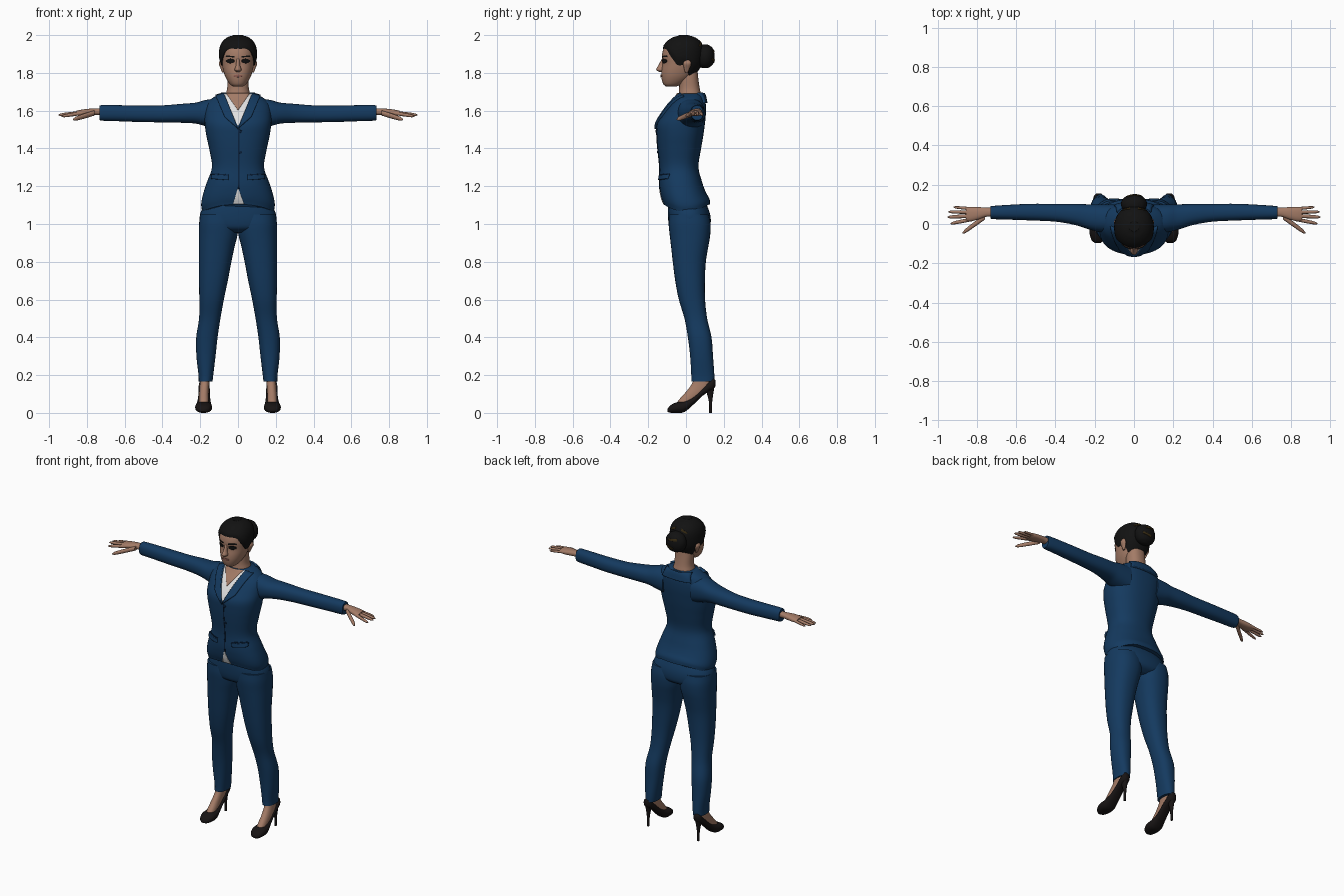
import bpy, bmesh, math
from mathutils import Vector
from mathutils.bvhtree import BVHTree

if "Cube" in bpy.data.objects:
    bpy.data.objects.remove(bpy.data.objects["Cube"], do_unlink=True)


def material(name, r, g, b):
    m = bpy.data.materials.new(name)
    m.use_nodes = True
    m.diffuse_color = (r, g, b, 1)
    shader = next(n for n in m.node_tree.nodes if n.type == 'BSDF_PRINCIPLED')
    shader.inputs["Base Color"].default_value = (r, g, b, 1)
    shader.inputs["Roughness"].default_value = 0.8
    return m


SUIT = material("suit blue", .007, .042, .115)
SEAM = material("seam navy", .003, .015, .045)
SKIN = material("skin", .37, .2, .135)
LIPS = material("lips", .27, .11, .085)
SHIRT = material("shirt white", .75, .75, .75)
HAIR = material("hair black", .006, .006, .006)
STRAND = material("hair brown", .035, .022, .006)
SHOE = material("shoe black", .009, .007, .007)


def build(name, verts, faces, mat, mirror=False, thickness=0):
    """Make a smooth-shaded object and return its surface for ray casts."""
    bm = bmesh.new()
    points = [bm.verts.new(v) for v in verts]
    for f in faces:
        bm.faces.new([points[i] for i in f])
    bmesh.ops.remove_doubles(bm, verts=bm.verts, dist=1e-5)
    bmesh.ops.recalc_face_normals(bm, faces=bm.faces)
    tree = BVHTree.FromBMesh(bm)
    mesh = bpy.data.meshes.new(name)
    bm.to_mesh(mesh)
    bm.free()
    mesh.materials.append(mat)
    mesh.shade_smooth()
    mesh.set_sharp_from_angle(angle=math.radians(50))
    obj = bpy.data.objects.new(name, mesh)
    bpy.context.scene.collection.objects.link(obj)
    if thickness:
        solid = obj.modifiers.new("thickness", 'SOLIDIFY')
        solid.thickness, solid.offset = thickness, 0
    if mirror:
        obj.modifiers.new("mirror", 'MIRROR')
    return tree


def section(rows, p):
    """Smoothly interpolate a table whose first column is the position."""
    i = 0
    while i < len(rows) - 2 and p > rows[i + 1][0]:
        i += 1
    a, b = rows[i], rows[i + 1]
    before, after = rows[max(i - 1, 0)], rows[min(i + 2, len(rows) - 1)]
    span = b[0] - a[0]
    t = min(max((p - a[0]) / span, 0), 1)
    out = []
    for k in range(1, len(a)):
        m0 = (b[k] - before[k]) / (b[0] - before[0]) * span
        m1 = (after[k] - a[k]) / (after[0] - a[0]) * span
        d = b[k] - a[k]
        out.append(a[k] + t * (m0 + t * (3 * d - 2 * m0 - m1 + t * (m0 + m1 - 2 * d))))
    return out


def outline(box, angle, power=2.3):
    """Point on a rounded outline that fills the box (u0, u1, v0, v1)."""
    def bulge(c):
        return math.copysign(abs(c) ** (2 / power), c)
    u0, u1, v0, v1 = box
    return ((u0 + u1) / 2 + (u1 - u0) / 2 * bulge(math.cos(angle)),
            (v0 + v1) / 2 + (v1 - v0) / 2 * bulge(math.sin(angle)))


def skin_rings(rings, sides):
    faces = [[r * sides + s, r * sides + (s + 1) % sides,
              (r + 1) * sides + (s + 1) % sides, (r + 1) * sides + s]
             for r in range(rings - 1) for s in range(sides)]
    return faces + [list(range(sides)), list(range((rings - 1) * sides, rings * sides))]


def loft(name, rows, mat, axis='z', sides=32, steps=4, mirror=False, warp=None, power=2.3):
    """Rounded body through boxes (position, low, high, low, high) along an axis."""
    rows = sorted(rows)
    spots = [a[0] + (b[0] - a[0]) * s / steps for a, b in zip(rows, rows[1:]) for s in range(steps)]
    spots.append(rows[-1][0])
    verts = []
    for p in spots:
        box = section(rows, p)
        for s in range(sides):
            u, v = outline(box, math.tau * s / sides, power)
            co = {'x': (p, u, v), 'y': (u, p, v), 'z': (u, v, p)}[axis]
            verts.append(warp(*co) if warp else co)
    return build(name, verts, skin_rings(len(spots), sides), mat, mirror)


def plate(name, tree, corners, mat, thickness=.006, side=-1, mirror=False, oval=False, n=12):
    """Thin patch laid on a surface; corners are (x, z), side -1 is the front."""
    a, b, c, d = [Vector(k) for k in corners]
    verts = []
    for i in range(n + 1):
        for j in range(n + 1):
            u, v = 2 * i / n - 1, 2 * j / n - 1
            if oval:
                u, v = u * math.sqrt(1 - v * v / 2), v * math.sqrt(1 - u * u / 2)
            u, v = (u + 1) / 2, (v + 1) / 2
            x, z = a.lerp(b, u).lerp(d.lerp(c, u), v)
            hit = tree.ray_cast(Vector((x, side, z)), Vector((0, -side, 0)))[0]
            verts.append(hit or tree.find_nearest(Vector((x, side * .1, z)))[0])
    w = n + 1
    faces = [[i * w + j, (i + 1) * w + j, (i + 1) * w + j + 1, i * w + j + 1]
             for i in range(n) for j in range(n)]
    build(name, verts, faces, mat, mirror, thickness)


def rect(x, z, w, h):
    return [(x - w, z + h), (x + w, z + h), (x + w, z - h), (x - w, z - h)]


def even(rows):
    return [(z, -w, w, front, back) for z, w, front, back in rows]


# Jacket body, with a hem that rises at the front and back
def hem(x, y, z):
    low = min(max((1.2 - z) / .13, 0), 1)
    return x, y, z + .04 * low * min(1, (y / .12) ** 2)


jacket = loft("jacket", even([
    (1.065, .188, -.118, .128), (1.1, .195, -.128, .125), (1.15, .187, -.136, .108),
    (1.22, .165, -.142, .086), (1.3, .138, -.14, .066), (1.4, .153, -.15, .08),
    (1.47, .168, -.155, .092), (1.53, .176, -.153, .1), (1.58, .177, -.125, .105),
    (1.63, .17, -.09, .105), (1.66, .145, -.065, .1), (1.68, .112, -.05, .095),
    (1.692, .085, -.043, .088)]), SUIT, sides=48, warp=hem)
loft("sleeves", [
    (.1, -.05, .1, 1.5, 1.664), (.17, -.042, .1, 1.517, 1.657), (.22, -.03, .1, 1.531, 1.643),
    (.3, -.005, .102, 1.536, 1.636), (.4, .012, .102, 1.538, 1.628), (.52, .018, .103, 1.54, 1.627),
    (.63, .022, .098, 1.544, 1.629), (.72, .025, .092, 1.547, 1.63),
    (.732, .028, .09, 1.55, 1.627)], SUIT, 'x', mirror=True)

# Neckline, lapels, collar and jacket trim
plate("shirt_front", jacket, [(-.085, 1.688), (.085, 1.688), (0, 1.515), (0, 1.515)], SHIRT)
plate("chest_skin", jacket, [(-.062, 1.69), (.062, 1.69), (0, 1.6), (0, 1.6)], SKIN, .0098)
plate("lapels", jacket, [(.074, 1.688), (.116, 1.674), (.07, 1.565), (0, 1.503)], SUIT, .024, mirror=True)
plate("back_collar", jacket, [(-.085, 1.688), (.085, 1.688), (.1, 1.64), (-.1, 1.64)], SUIT, .02, 1)
plate("shirt_tail", jacket, [(-.003, 1.185), (.003, 1.185), (.032, 1.106), (-.026, 1.106)], SHIRT)
plate("front_seam", jacket, rect(.004, 1.345, .003, .16), SEAM, .005)
plate("pocket_flaps", jacket, [(.05, 1.256), (.135, 1.262), (.137, 1.238), (.05, 1.232)], SUIT, .018, mirror=True)
plate("pocket_seams", jacket, [(.05, 1.262), (.133, 1.268), (.133, 1.262), (.05, 1.256)], SEAM, mirror=True)
for height in (1.49, 1.38):
    plate("button", jacket, rect(.014, height, .007, .007), SEAM, .0098, oval=True, n=6)

# Trousers
loft("trouser_seat", even([
    (.955, .12, -.05, .085), (.975, .17, -.08, .118), (1.0, .198, -.091, .13),
    (1.05, .201, -.096, .128), (1.1, .18, -.095, .11), (1.15, .15, -.09, .085)]), SUIT)
loft("trouser_legs", [
    (.165, .135, .208, .028, .15), (.2, .131, .209, .028, .15), (.3, .119, .22, .022, .143),
    (.4, .108, .221, .01, .135), (.5, .093, .206, -.008, .112), (.6, .075, .205, -.038, .101),
    (.7, .054, .206, -.057, .1), (.8, .035, .206, -.07, .105), (.88, .018, .207, -.079, .118),
    (.94, .003, .207, -.086, .128), (1.0, -.003, .206, -.092, .13), (1.05, 0, .2, -.09, .12)],
    SUIT, mirror=True)

# Feet and heeled shoes
loft("feet", [
    (.045, .157, .207, -.055, .015), (.07, .155, .207, -.037, .055), (.1, .155, .206, -.01, .09),
    (.13, .153, .204, .015, .12), (.16, .151, .202, .034, .128), (.2, .15, .2, .045, .125)],
    SKIN, mirror=True)
loft("shoes", [
    (-.097, .172, .198, .006, .022), (-.085, .152, .214, .001, .038), (-.05, .138, .226, .0, .056),
    (-.01, .139, .224, .004, .063), (.035, .146, .214, .04, .085), (.085, .148, .209, .088, .128),
    (.125, .151, .208, .115, .168), (.145, .156, .203, .125, .182),
    (.155, .168, .192, .14, .175)], SHOE, 'y', mirror=True)
loft("shoe_heels", [
    (0, .173, .187, .123, .138), (.06, .172, .188, .121, .139), (.11, .166, .194, .108, .146),
    (.145, .158, .202, .095, .152)], SHOE, sides=16, mirror=True)

# Hands
loft("palms", [
    (.7, .035, .083, 1.573, 1.614), (.75, .037, .083, 1.577, 1.612), (.79, .024, .086, 1.574, 1.61),
    (.83, .014, .087, 1.572, 1.605), (.855, .016, .085, 1.575, 1.6)], SKIN, 'x', mirror=True)


def finger(name, base, tip, radius):
    rows = []
    for t, swell in ((0, 1), (.5, .95), (.88, .75), (1, .25)):
        x, y, z = Vector(base).lerp(Vector(tip), t)
        r = radius * swell
        rows.append((x, y - r, y + r, z - r, z + r))
    loft(name, rows, SKIN, 'x', sides=12, steps=3, mirror=True, power=2)


finger("little_fingers", (.82, .077, 1.59), (.92, .086, 1.576), .008)
finger("ring_fingers", (.82, .06, 1.59), (.945, .062, 1.577), .0095)
finger("middle_fingers", (.82, .042, 1.59), (.95, .035, 1.577), .01)
finger("index_fingers", (.82, .025, 1.588), (.935, .002, 1.57), .0098)
finger("thumbs", (.76, .036, 1.588), (.873, -.046, 1.553), .014)

# Neck, head, nose and ears
loft("neck", even([
    (1.62, .07, -.045, .08), (1.68, .066, -.04, .08), (1.72, .057, -.036, .072),
    (1.78, .056, -.036, .064), (1.83, .05, -.03, .06)]), SKIN)
HEAD = even([
    (1.728, .026, -.107, -.05), (1.74, .043, -.12, -.02), (1.775, .065, -.13, .03),
    (1.81, .077, -.13, .055), (1.85, .085, -.124, .073), (1.89, .088, -.127, .08),
    (1.93, .084, -.118, .078), (1.96, .068, -.096, .062), (1.98, .04, -.062, .03),
    (1.987, .012, -.03, 0)])
head = loft("head", HEAD, SKIN, sides=40, power=2.15)
loft("nose", even([
    (1.806, .01, -.143, -.11), (1.816, .018, -.158, -.11), (1.84, .011, -.146, -.11),
    (1.875, .008, -.128, -.11)]), SKIN, sides=16, power=2)
loft("ears", [
    (1.802, .074, .084, -.005, .01), (1.825, .074, .093, -.011, .02), (1.85, .078, .102, -.015, .028),
    (1.867, .083, .095, -.008, .02)], SKIN, sides=16, mirror=True, power=2)

# Painted face
plate("eyes", head, rect(.039, 1.863, .021, .012), HAIR, .007, mirror=True, oval=True)
plate("eyebrows", head, [(.018, 1.889), (.06, 1.892), (.064, 1.885), (.018, 1.882)], HAIR, mirror=True)
plate("mouth", head, rect(0, 1.784, .024, .007), LIPS, .007, oval=True)

# Hair cap: its lower edge follows a hairline given by angle from the front
HAIRLINE = [(0, 1.928), (40, 1.922), (62, 1.88), (80, 1.842), (105, 1.84), (130, 1.79), (180, 1.768)]
SIDES, RINGS = 72, 18
verts = []
for ring in range(-1, RINGS + 1):
    t = max(ring, 0) / RINGS
    puff = .013 * min(1, .35 + 4 * t) if ring >= 0 else -.012
    for s in range(SIDES):
        degrees = abs(360 * s / SIDES - 180)
        low = section(HAIRLINE, degrees)[0]
        z = low + (2.0 - low) * math.sin(t * math.pi / 2)
        x0, x1, y0, y1 = section(HEAD, z - .013 * t)
        box = (x0 - puff, x1 + puff, y0 - puff * .6, y1 + puff)
        x, y = outline(box, math.tau * s / SIDES + math.pi / 2, 2.15)
        verts.append((x, y, z))
hair = build("hair_cap", verts, skin_rings(RINGS + 2, SIDES), HAIR)

# Bun with lighter strands
bun = loft("hair_bun", even([
    (1.825, .02, .085, .115), (1.84, .048, .062, .138), (1.87, .064, .052, .15),
    (1.905, .064, .052, .15), (1.935, .046, .06, .138), (1.95, .018, .08, .115)]), HAIR, power=2)
plate("bun_strand_upper", bun, [(-.03, 1.925), (.025, 1.918), (.03, 1.908), (-.035, 1.912)], STRAND, side=1)
plate("bun_strand_lower", bun, [(-.01, 1.865), (.045, 1.88), (.045, 1.868), (-.005, 1.853)], STRAND, side=1)
plate("crown_strands", hair, [(.02, 1.968), (.055, 1.95), (.06, 1.94), (.02, 1.956)], STRAND, side=1, mirror=True)
